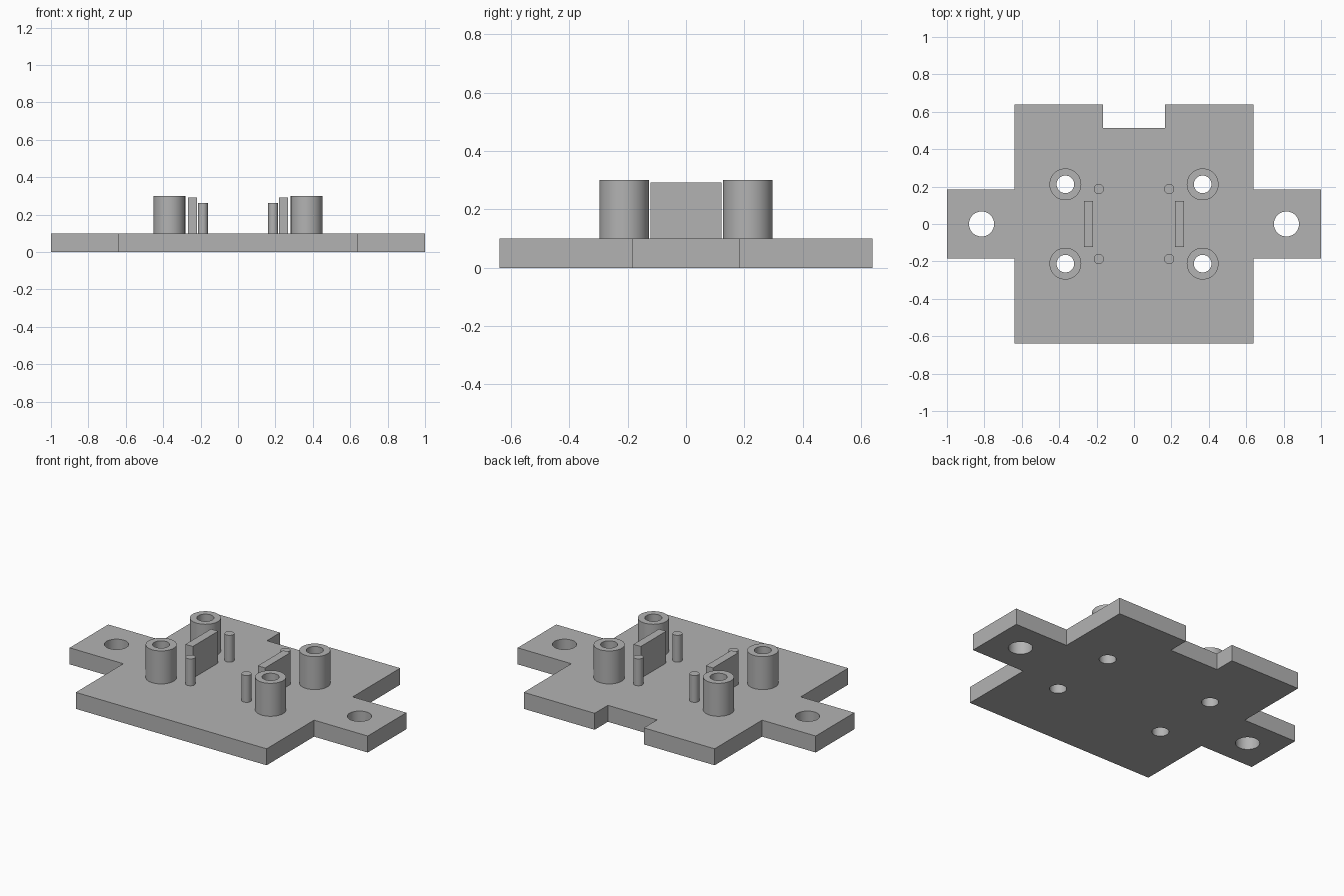
import bpy
import bmesh
import math

if "Cube" in bpy.data.objects:
    bpy.data.objects.remove(bpy.data.objects["Cube"], do_unlink=True)

PLATE_TOP = 0.10
BOSS_X, BOSS_Y = 0.367, 0.212

grey = bpy.data.materials.new("plain_grey")
grey.use_nodes = True
grey.diffuse_color = (0.45, 0.45, 0.45, 1)
grey.node_tree.nodes["Principled BSDF"].inputs["Base Color"].default_value = (0.45, 0.45, 0.45, 1)


def finish(name, bm):
    mesh = bpy.data.meshes.new(name)
    bmesh.ops.recalc_face_normals(bm, faces=bm.faces)
    bm.to_mesh(mesh)
    bm.free()
    mesh.materials.append(grey)
    obj = bpy.data.objects.new(name, mesh)
    bpy.context.collection.objects.link(obj)
    return obj


def prism(name, outline, z0, z1):
    """Extrude a flat outline upwards."""
    bm = bmesh.new()
    base = bm.faces.new([bm.verts.new((x, y, z0)) for x, y in outline])
    top = bmesh.ops.extrude_face_region(bm, geom=[base])["geom"]
    verts = [g for g in top if isinstance(g, bmesh.types.BMVert)]
    bmesh.ops.translate(bm, verts=verts, vec=(0, 0, z1 - z0))
    return finish(name, bm)


def cylinder(name, x, y, radius, z0, z1, sides=64):
    ring = [(x + radius * math.cos(math.tau * i / sides),
             y + radius * math.sin(math.tau * i / sides)) for i in range(sides)]
    return prism(name, ring, z0, z1)


def drill(obj, x, y, radius):
    """Cut a vertical through hole and discard the cutter."""
    cutter = cylinder("hole_cutter", x, y, radius, -0.2, 0.6)
    cutter.hide_render = True
    mod = obj.modifiers.new("hole", 'BOOLEAN')
    mod.operation = 'DIFFERENCE'
    mod.solver = 'EXACT'
    mod.object = cutter
    bpy.context.view_layer.objects.active = obj
    bpy.ops.object.modifier_apply(modifier=mod.name)
    bpy.data.objects.remove(cutter, do_unlink=True)


def smooth(obj):
    bpy.ops.object.select_all(action='DESELECT')
    obj.select_set(True)
    bpy.context.view_layer.objects.active = obj
    bpy.ops.object.shade_smooth_by_angle(angle=math.radians(30))


# Base plate with side tabs and a notch in the back edge
half = [(0.64, -0.64), (0.64, -0.185), (1, -0.185), (1, 0.185),
        (0.64, 0.185), (0.64, 0.64), (0.165, 0.64), (0.165, 0.513)]
outline = half + [(-x, y) for x, y in reversed(half)]
plate = prism("base_plate", outline, 0, PLATE_TOP)

for side, sx in (("left", 1), ("right", -1)):
    # Mounting hole in the tab
    drill(plate, sx * 0.815, 0, 0.067)

    # Upright rib
    rib = [(sx * 0.218, -0.122), (sx * 0.267, -0.122),
           (sx * 0.267, 0.122), (sx * 0.218, 0.122)]
    prism(side + "_rib", rib, PLATE_TOP, 0.293)

    for end, sy in (("front", -1), ("back", 1)):
        # Hollow screw boss, open right through the plate
        x, y = sx * BOSS_X, sy * BOSS_Y
        boss = cylinder(f"{end}_{side}_boss", x, y, 0.085, PLATE_TOP, 0.30)
        for part in (boss, plate):
            drill(part, x, y, 0.047)
        smooth(boss)

        # Locating pin
        smooth(cylinder(f"{end}_{side}_pin", sx * 0.188, sy * 0.187, 0.027,
                        PLATE_TOP, 0.263, 32))

smooth(plate)
